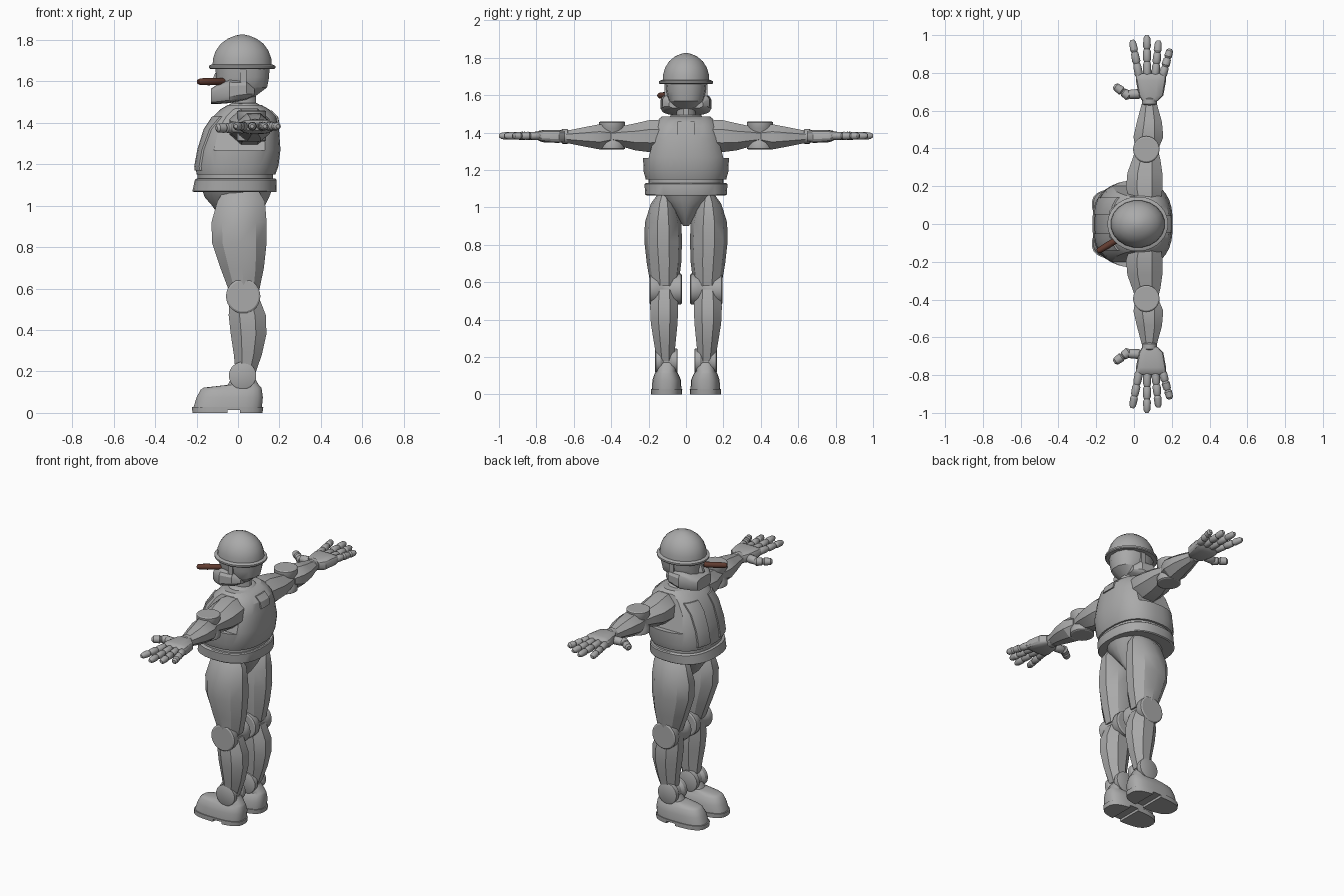
import bpy, bmesh
from math import sin, cos, pi, radians
from mathutils import Vector

if "Cube" in bpy.data.objects:
    bpy.data.objects.remove(bpy.data.objects["Cube"])


def material(name, color):
    mat = bpy.data.materials.new(name)
    mat.use_nodes = True
    mat.diffuse_color = (*color, 1)
    mat.node_tree.nodes["Principled BSDF"].inputs["Base Color"].default_value = (*color, 1)
    return mat


GREY = material("plain grey", (.4, .4, .4))
BROWN = material("cigar brown", (.12, .045, .03))


def finish(name, bm, mat=GREY, angle=30):
    bmesh.ops.recalc_face_normals(bm, faces=bm.faces)
    mesh = bpy.data.meshes.new(name)
    bm.to_mesh(mesh)
    bm.free()
    mesh.materials.append(mat)
    obj = bpy.data.objects.new(name, mesh)
    bpy.context.collection.objects.link(obj)
    smooth(obj, angle)
    return obj


def smooth(obj, angle=30):
    bpy.ops.object.select_all(action='DESELECT')
    obj.select_set(True)
    bpy.context.view_layer.objects.active = obj
    bpy.ops.object.shade_smooth_by_angle(angle=radians(angle))


def skin(name, loops, **kw):
    """Bridge a list of equal point loops and cap both ends."""
    bm = bmesh.new()
    rows = [[bm.verts.new(p) for p in loop] for loop in loops]
    n = len(rows[0])
    for low, high in zip(rows, rows[1:]):
        for i in range(n):
            j = (i + 1) % n
            bm.faces.new((low[i], low[j], high[j], high[i]))
    bm.faces.new(rows[0])
    bm.faces.new(rows[-1])
    return finish(name, bm, **kw)


def loft(name, rings, axis="z", sides=24, power=2, side=1, grow=0, **kw):
    """Rings are (position, a min, a max, b min, b max); power squares them off."""
    def place(t, a, b):
        x, y, z = {"z": (a, b, t), "y": (a, t, b), "x": (t, a, b)}[axis]
        return x, y * side, z

    shape = []
    for i in range(sides):
        c, s = (f(2 * pi * (i + .5) / sides) for f in (cos, sin))
        shape.append([abs(v) ** (2 / power) * (1 if v > 0 else -1) for v in (c, s)])
    top = max(c for c, s in shape)
    loops = []
    for t, a0, a1, b0, b1 in rings:
        loops.append([place(t, (a0 + a1) / 2 + ((a1 - a0) / 2 + grow) * c / top,
                            (b0 + b1) / 2 + ((b1 - b0) / 2 + grow) * s / top) for c, s in shape])
    return skin(name, loops, **kw)


def centred(rings):
    """Expand (position, a min, a max, half width) to full rings."""
    return [(t, a0, a1, -h, h) for t, a0, a1, h in rings]


def tube(name, start, end, profile, sides=12, side=1, **kw):
    """Turned shape between two points; profile is (fraction, radius)."""
    start, end = (Vector((p[0], p[1] * side, p[2])) for p in (start, end))
    way = end - start
    turn = way.to_track_quat('Z', 'Y')
    loops = []
    for f, r in profile:
        loops.append([start + way * f + turn @ Vector((r * cos(2 * pi * i / sides), r * sin(2 * pi * i / sides), 0))
                      for i in range(sides)])
    return skin(name, loops, **kw)


def spool(name, start, end, r, side):
    """Round joint with a narrower waist."""
    profile = [(0, r * .9), (.03, r), (.25, r), (.4, r * .82), (.6, r * .82), (.75, r), (.97, r), (1, r * .9)]
    return tube(name, start, end, profile, sides=28, side=side)


def box(name, low, high):
    corners = [(low[0], low[1]), (high[0], low[1]), (high[0], high[1]), (low[0], high[1])]
    return skin(name, [[(x, y, z) for x, y in corners] for z in (low[2], high[2])])


def combine(obj, cutter, operation):
    mod = obj.modifiers.new("shape", 'BOOLEAN')
    mod.operation, mod.object, mod.solver = operation, cutter, 'EXACT'
    cutter.hide_render = True
    graph = bpy.context.evaluated_depsgraph_get()
    mesh = bpy.data.meshes.new_from_object(obj.evaluated_get(graph))
    obj.modifiers.clear()
    obj.data = mesh
    bpy.data.objects.remove(cutter)
    smooth(obj)


# Vest with cut armholes, raised front pads and a back tab
VEST = centred([(1.15, -.2, .18, .215), (1.19, -.205, .195, .226), (1.27, -.19, .205, .23),
                (1.37, -.16, .198, .2), (1.43, -.12, .185, .175), (1.465, -.085, .15, .155),
                (1.485, -.05, .115, .13)])
vest = loft("vest", VEST, power=2.5, sides=32)
ARMHOLE = [(-.165, 1.265), (.18, 1.265), (.18, 1.38), (.15, 1.44), (.1, 1.47),
           (-.02, 1.47), (-.09, 1.44), (-.15, 1.36)]
for s in (1, -1):
    floor = [(x, s * (.2 - (z - 1.265) * .27), z) for x, z in ARMHOLE]
    cutter = skin("armhole_cutter", [floor, [(x, s * .5, z) for x, z in ARMHOLE]])
    combine(vest, cutter, 'DIFFERENCE')
    pad = loft("front_pad", VEST, power=2.5, sides=32, grow=.008)
    ends = sorted((s * .05, s * .14))
    combine(pad, box("pad_cutter", (-.4, ends[0], 1.17), (-.02, ends[1], 1.43)), 'INTERSECT')
tab = loft("back_tab", VEST, power=2.5, sides=32, grow=.008)
combine(tab, box("tab_cutter", (.05, -.045, 1.39), (.4, .045, 1.46)), 'INTERSECT')

# Waist, belt and pelvis
loft("waist", centred([(1.1, -.195, .17, .2), (1.16, -.195, .17, .2)]), power=2.5, sides=32)
loft("belt", centred([(1.065, -.212, .185, .212), (1.07, -.22, .187, .218),
                      (1.125, -.208, .185, .222), (1.13, -.2, .18, .215)]), power=2.5, sides=32)
loft("pelvis", centred([(.9, -.04, .05, .015), (.94, -.085, .09, .04), (1, -.125, .13, .095),
                        (1.04, -.16, .15, .14), (1.08, -.175, .165, .165)]), sides=20)

# Neck, collar and head
loft("collar", centred([(1.45, -.07, .14, .11), (1.49, -.04, .1, .085), (1.495, -.03, .09, .075)]))
loft("neck", centred([(1.45, -.03, .09, .05), (1.56, -.03, .085, .05)]), sides=12)
loft("head", centred([(1.525, -.05, .08, .065), (1.57, -.1, .14, .095), (1.62, -.105, .15, .105),
                      (1.67, -.11, .152, .11)]), sides=14, power=2.3)
loft("nose", centred([(1.59, -.128, -.08, .018), (1.6, -.128, -.08, .018), (1.64, -.11, -.08, .01)]), sides=6)
loft("beard", [(-.13, -.07, .07, 1.49, 1.565), (-.1, -.1, .1, 1.49, 1.585), (-.04, -.135, .135, 1.495, 1.61),
               (.04, -.125, .125, 1.512, 1.605), (.08, -.09, .09, 1.53, 1.57)], axis="x", sides=16, power=4)
for s in (1, -1):
    loft("chin_strap", [(.098, .01, .04, 1.59, 1.67), (.115, .01, .04, 1.59, 1.67)],
         axis="y", sides=4, side=s)

# Helmet dome and brim
dome = [(0, 1), (.25, .985), (.5, .89), (.72, .72), (.88, .48), (.97, .24), (1, .08)]
loft("helmet", centred([(1.67 + .155 * h, .02 - .143 * r, .02 + .143 * r, .125 * r) for h, r in dome]), sides=20)
loft("helmet_brim", centred([(1.66, -.135, .175, .14), (1.665, -.14, .18, .144),
                             (1.675, -.14, .18, .144), (1.682, -.125, .165, .13)]), sides=32)

# Cigar
tube("cigar", (-.06, -.065, 1.6), (-.193, -.145, 1.598),
     [(0, .012), (.1, .016), (.6, .018), (.92, .016), (1, .011)], mat=BROWN)

FINGERS = {"index": (.028, -.01, .975), "middle": (.07, .068, 1), "ring": (.112, .13, .972), "little": (.15, .192, .928)}
KNUCKLES = [(0, .017), (.06, .022), (.3, .021), (.36, .016), (.42, .022), (.62, .02),
            (.67, .015), (.73, .021), (.93, .018), (1, .009)]

for s, which in ((-1, "left_"), (1, "right_")):
    # Leg
    loft(which + "thigh", [(1.07, -.07, .1, .085, .15), (1.02, -.1, .13, .055, .185),
                           (.92, -.128, .138, .03, .215), (.82, -.125, .138, .026, .218),
                           (.7, -.085, .125, .03, .205), (.58, -.04, .1, .045, .185)], sides=10, side=s)
    spool(which + "knee", (.025, .022, .563), (.025, .195, .563), .083, s)
    loft(which + "calf", [(.56, -.04, .1, .05, .18), (.47, -.045, .135, .042, .192), (.38, -.035, .137, .045, .188),
                          (.28, -.02, .115, .055, .172), (.18, -.01, .08, .065, .155)], sides=8, side=s)
    spool(which + "ankle", (.022, .045, .18), (.022, .165, .18), .066, s)

    # Boot
    loft(which + "boot", [(.025, -.215, .115, .025, .182), (.075, -.2, .12, .026, .18), (.112, -.18, .115, .042, .168),
                          (.122, -.165, .112, .05, .16), (.135, -.05, .1, .052, .155), (.17, -.03, .08, .06, .145)],
         power=2.8, sides=24, side=s)
    sole = loft(which + "sole", [(0, -.22, .118, .022, .186), (.028, -.222, .122, .02, .187)],
                power=2.8, sides=24, side=s)
    combine(sole, box("heel_cutter", (-.05, -.3, -.1), (.01, .3, .015)), 'DIFFERENCE')

    # Arm
    loft(which + "upper_arm", [(.12, -.02, .14, 1.3, 1.465), (.19, -.042, .152, 1.295, 1.468),
                               (.27, -.035, .15, 1.305, 1.45), (.34, -.01, .14, 1.325, 1.435),
                               (.4, .01, .125, 1.34, 1.42)], axis="y", sides=8, side=s)
    spool(which + "elbow", (.065, .395, 1.31), (.065, .395, 1.46), .07, s)
    loft(which + "forearm", [(.4, .01, .13, 1.335, 1.425), (.46, -.003, .155, 1.31, 1.445), (.54, .015, .148, 1.325, 1.43),
                             (.64, .042, .12, 1.345, 1.41)], axis="y", sides=8, side=s)
    tube(which + "wrist", (.082, .625, 1.38), (.082, .67, 1.38), [(0, .03), (.2, .04), (.8, .04), (1, .03)],
         sides=16, side=s)

    # Hand
    loft(which + "palm", [(.65, .045, .125, 1.352, 1.41), (.68, .025, .155, 1.345, 1.415), (.76, .01, .17, 1.348, 1.415),
                          (.785, .01, .17, 1.355, 1.41), (.797, .025, .155, 1.365, 1.4)],
         axis="y", sides=16, power=3.5, side=s)
    for finger, (base, tip, reach) in FINGERS.items():
        tube(which + finger + "_finger", (base, .78, 1.383), (tip, reach, 1.383), KNUCKLES, side=s)
    tube(which + "thumb_base", (.04, .69, 1.375), (-.04, .685, 1.375),
         [(0, .02), (.2, .026), (.8, .024), (1, .015)], side=s)
    tube(which + "thumb", (-.02, .672, 1.375), (-.105, .733, 1.375),
         [(0, .015), (.1, .026), (.42, .023), (.48, .017), (.55, .024), (.9, .021), (1, .01)], side=s)
